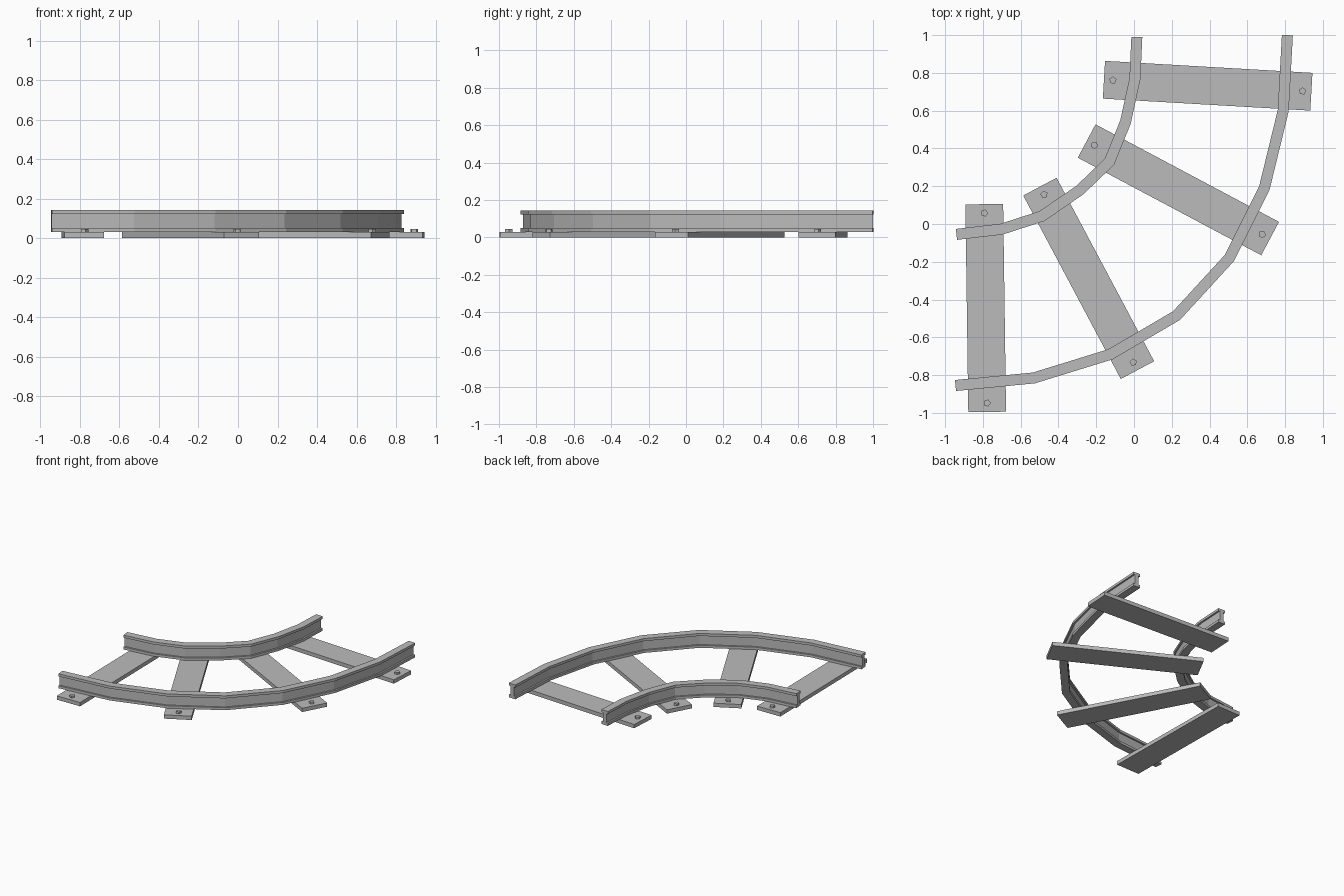
import bpy
import bmesh
import math
from mathutils import Vector, Matrix

cube = bpy.data.objects.get("Cube")
if cube:
    bpy.data.objects.remove(cube, do_unlink=True)

# Single grey for the whole track
grey = bpy.data.materials.new("track_grey")
grey.use_nodes = True
colour = (0.5, 0.5, 0.5, 1)
grey.diffuse_color = colour
grey.node_tree.nodes["Principled BSDF"].inputs["Base Color"].default_value = colour

TIE_TOP, RAIL_TOP, FLANGE = 0.03, 0.143, 0.02


def finish(name, bm):
    bmesh.ops.recalc_face_normals(bm, faces=bm.faces)
    mesh = bpy.data.meshes.new(name)
    bm.to_mesh(mesh)
    bm.free()
    mesh.materials.append(grey)
    obj = bpy.data.objects.new(name, mesh)
    bpy.context.collection.objects.link(obj)
    return obj


def i_beam():
    """Closed I-shaped section as (sideways offset, height) pairs."""
    flange, web = 0.029, 0.016
    half = [(flange, TIE_TOP), (flange, TIE_TOP + FLANGE), (web, TIE_TOP + FLANGE),
            (web, RAIL_TOP - FLANGE), (flange, RAIL_TOP - FLANGE), (flange, RAIL_TOP)]
    return half + [(-s, z) for s, z in reversed(half)]


def rail(name, path):
    """Sweep the section along a bent path with mitred corners."""
    pts = [Vector(p) for p in path]
    bm = bmesh.new()
    rings = []
    for i, p in enumerate(pts):
        before = (p - pts[i - 1]).normalized() if i else (pts[1] - p).normalized()
        after = (pts[i + 1] - p).normalized() if i < len(pts) - 1 else before
        t = (before + after).normalized()
        side = Vector((t.y, -t.x)) / t.dot(before)
        rings.append([bm.verts.new((p.x + side.x * s, p.y + side.y * s, z))
                      for s, z in i_beam()])
    n = len(rings[0])
    for a, b in zip(rings, rings[1:]):
        for k in range(n):
            m = (k + 1) % n
            bm.faces.new((a[k], a[m], b[m], b[k]))
    bm.faces.new(rings[0])
    bm.faces.new(rings[-1])
    return finish(name, bm)


def place(x, y, z, angle):
    return Matrix.Translation((x, y, z)) @ Matrix.Rotation(angle, 4, 'Z')


def sleeper(index, x, y, degrees):
    """Flat plank with a bolt head near each end."""
    angle = math.radians(degrees)
    bm = bmesh.new()
    size = Matrix.Diagonal((1.1, 0.2, TIE_TOP, 1))
    bmesh.ops.create_cube(bm, size=1, matrix=place(x, y, TIE_TOP / 2, angle) @ size)
    finish(f"sleeper_{index}", bm)
    for end, sign in (("inner", -1), ("outer", 1)):
        bm = bmesh.new()
        spot = place(x, y, TIE_TOP + 0.005, angle) @ Matrix.Translation((sign * 0.503, 0, 0))
        bmesh.ops.create_cone(bm, cap_ends=True, segments=5, radius1=0.02,
                              radius2=0.02, depth=0.02, matrix=spot)
        finish(f"bolt_{end}_{index}", bm)


# Curved rails
rail("outer_rail", [(-0.945, -0.855), (-0.53, -0.815), (-0.125, -0.69), (0.225, -0.485),
                    (0.505, -0.18), (0.69, 0.19), (0.79, 0.6), (0.812, 1.0)])
rail("inner_rail", [(-0.94, -0.055), (-0.7, -0.027), (-0.487, 0.042), (-0.286, 0.18),
                    (-0.13, 0.33), (-0.045, 0.54), (0.005, 0.77), (0.015, 0.99)])

# Sleepers fanned around the bend
for i, (x, y, deg) in enumerate([(-0.785, -0.445, -89.2), (-0.24, -0.288, -62),
                                 (0.235, 0.181, -28), (0.39, 0.732, -3.3)], 1):
    sleeper(i, x, y, deg)
